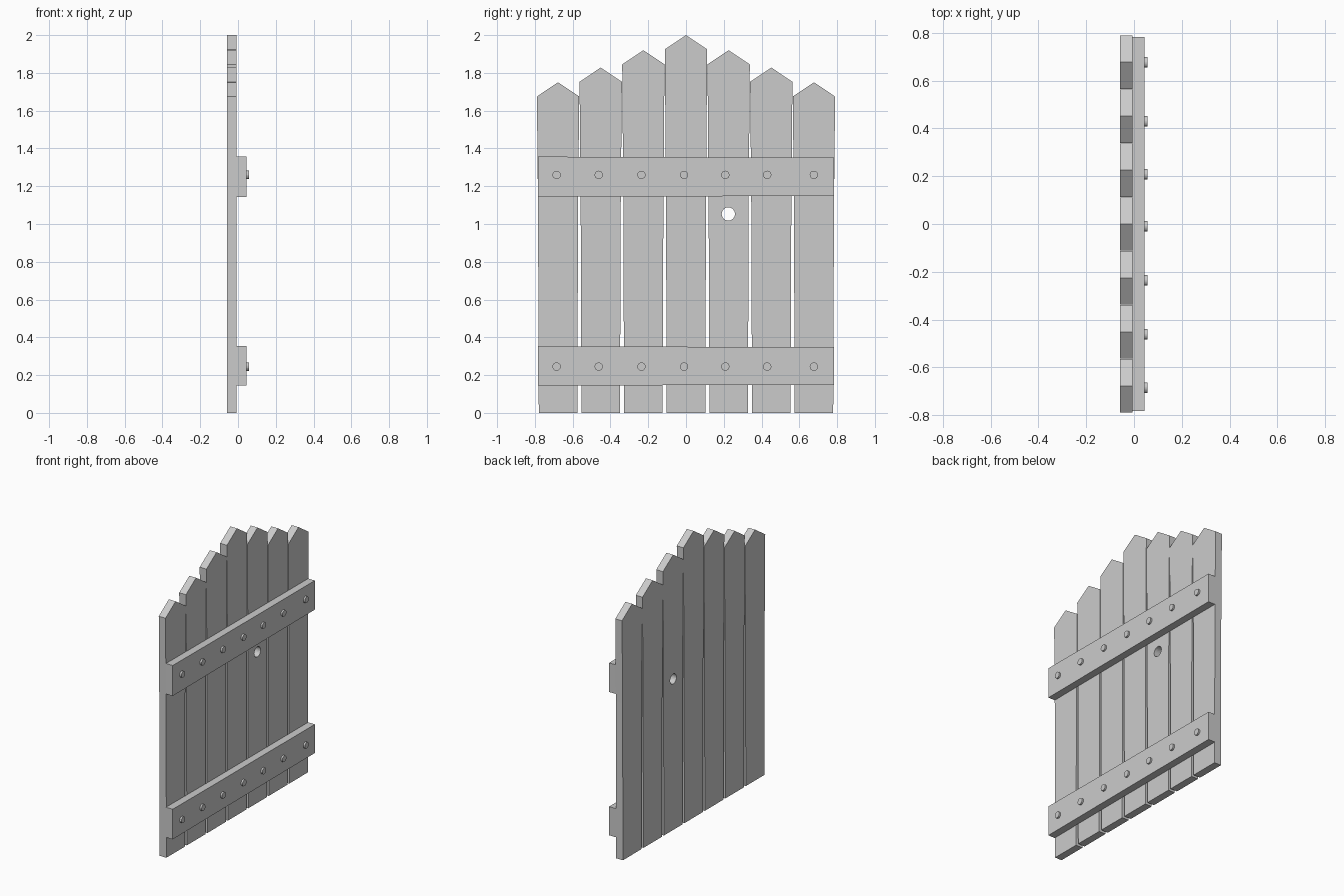
import bpy
import bmesh
from math import pi

if "Cube" in bpy.data.objects:
    bpy.data.objects.remove(bpy.data.objects["Cube"])


def prism(name, outline, x0, x1):
    """Extrude a (y, z) outline from x0 to x1."""
    bm = bmesh.new()
    face = bm.faces.new([bm.verts.new((x0, y, z)) for y, z in outline])
    ext = bmesh.ops.extrude_face_region(bm, geom=[face])
    verts = [v for v in ext["geom"] if isinstance(v, bmesh.types.BMVert)]
    bmesh.ops.translate(bm, verts=verts, vec=(x1 - x0, 0, 0))
    bmesh.ops.recalc_face_normals(bm, faces=bm.faces)
    mesh = bpy.data.meshes.new(name)
    bm.to_mesh(mesh)
    bm.free()
    obj = bpy.data.objects.new(name, mesh)
    bpy.context.collection.objects.link(obj)
    return obj


def cylinder(name, x0, x1, y, z, radius, sides):
    bpy.ops.mesh.primitive_cylinder_add(
        vertices=sides, radius=radius, depth=x1 - x0,
        location=((x0 + x1) / 2, y, z), rotation=(0, pi / 2, 0))
    obj = bpy.context.object
    obj.name = name
    return obj


BACK, JOIN, FRONT, BOLT = -0.059, -0.007, 0.045, 0.057
PITCH = 0.2258
PEAKS = [2.0, 1.92, 1.828, 1.75]

# Pointed planks, slightly narrower towards the ground
planks = {}
for i in range(-3, 4):
    y, peak = i * PITCH, PEAKS[abs(i)]
    side = [(0.102, 0), (0.106, 1.1), (0.112, peak - 0.075)]
    outline = ([(y + w, z) for w, z in side] + [(y, peak)]
               + [(y - w, z) for w, z in reversed(side)])
    planks[i] = prism(f"plank_{i + 4}", outline, BACK, JOIN)

# Round latch hole through one plank
cutter = cylinder("latch_hole_cutter", -0.2, 0.2, 0.224, 1.053, 0.035, 24)
cutter.hide_render = True
cutter.hide_set(True)
hole = planks[1].modifiers.new("latch_hole", "BOOLEAN")
hole.operation = "DIFFERENCE"
hole.solver = "EXACT"
hole.object = cutter
bpy.context.view_layer.objects.active = planks[1]
bpy.ops.object.modifier_apply(modifier=hole.name)
bpy.data.objects.remove(cutter)

# Cross rails with a row of bolt heads
BOLT_Y = [-0.685, -0.462, -0.236, -0.01, 0.208, 0.43, 0.677]
for name, z0, z1, zb in (("lower", 0.144, 0.354, 0.245),
                         ("upper", 1.144, 1.357, 1.26)):
    prism(f"{name}_rail",
          [(-0.784, z0), (-0.3, z0 + 0.002), (0.783, z0 + 0.004),
           (0.783, z1 - 0.006), (-0.3, z1 - 0.003), (-0.784, z1)], JOIN, FRONT)
    for n, y in enumerate(BOLT_Y):
        cylinder(f"{name}_bolt_{n + 1}", FRONT - 0.01, BOLT, y, zb, 0.022, 16)
